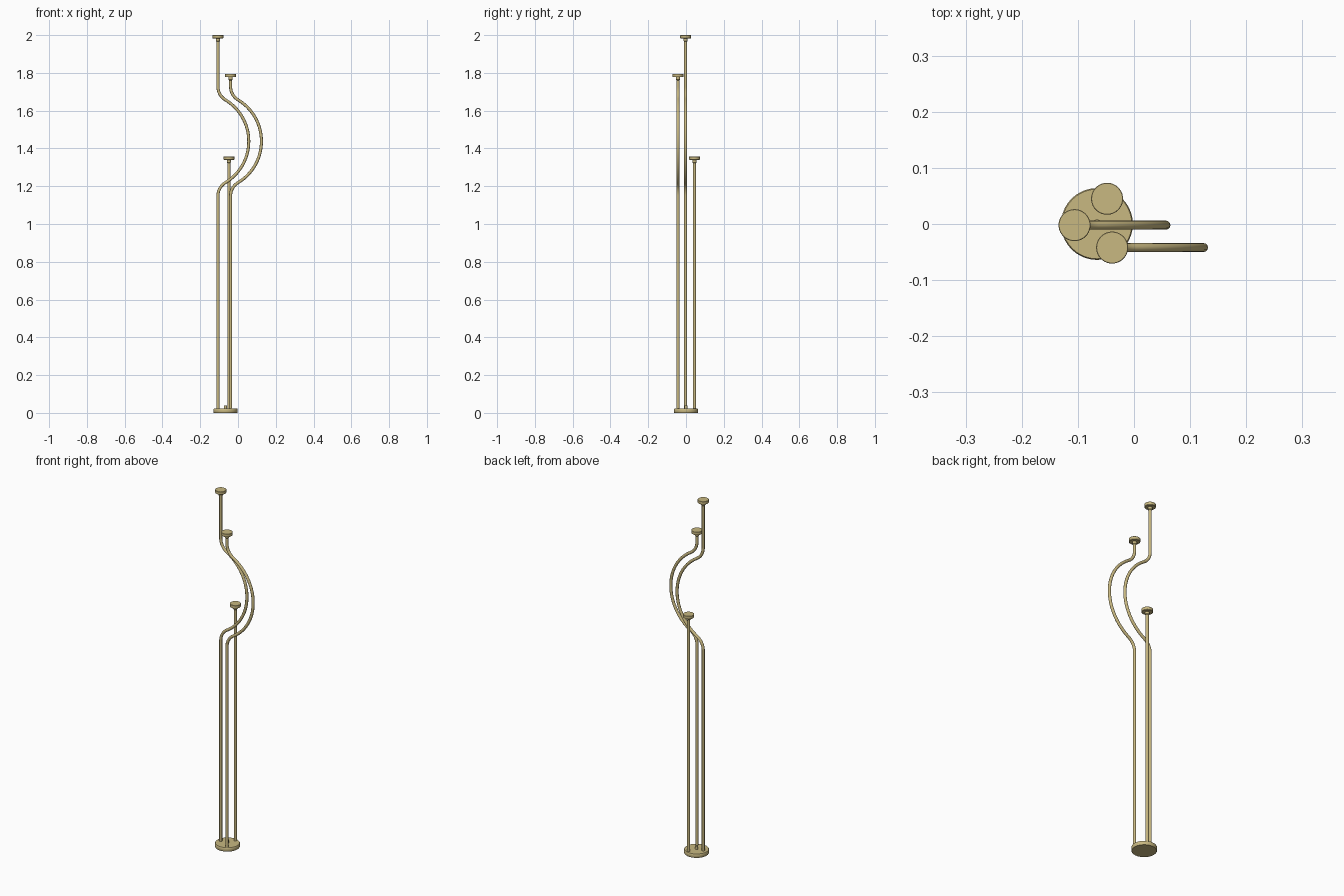
import bpy, bmesh, math

if "Cube" in bpy.data.objects:
    bpy.data.objects.remove(bpy.data.objects["Cube"])

brass = bpy.data.materials.new("aged_brass")
brass.diffuse_color = (0.58, 0.48, 0.22, 1)
brass.use_nodes = True
brass.node_tree.nodes["Principled BSDF"].inputs["Base Color"].default_value = brass.diffuse_color

ROD_R = 0.008


def lathe(name, profile, x, y, z, sides=40):
    """Revolve (radius, height) points about a vertical axis, capped at both ends."""
    bm = bmesh.new()
    rings = []
    for r, h in profile:
        rings.append([bm.verts.new((r * math.cos(2 * math.pi * i / sides),
                                    r * math.sin(2 * math.pi * i / sides), h))
                      for i in range(sides)])
    for a, b in zip(rings, rings[1:]):
        for i in range(sides):
            j = (i + 1) % sides
            bm.faces.new((a[i], a[j], b[j], b[i]))
    bm.faces.new(rings[0][::-1])
    bm.faces.new(rings[-1])
    me = bpy.data.meshes.new(name)
    bm.to_mesh(me)
    bm.free()
    me.materials.append(brass)
    ob = bpy.data.objects.new(name, me)
    ob.location = (x, y, z)
    bpy.context.collection.objects.link(ob)
    bpy.ops.object.select_all(action='DESELECT')
    ob.select_set(True)
    bpy.context.view_layer.objects.active = ob
    bpy.ops.object.shade_smooth_by_angle(angle=math.radians(35))
    return ob


def rod(name, pts):
    """Round bar swept along a list of points."""
    cu = bpy.data.curves.new(name, 'CURVE')
    cu.dimensions = '3D'
    cu.bevel_depth = ROD_R
    cu.bevel_resolution = 4
    cu.use_fill_caps = True
    sp = cu.splines.new('POLY')
    sp.points.add(len(pts) - 1)
    for p, co in zip(sp.points, pts):
        p.co = (*co, 1)
    sp.use_smooth = True
    cu.materials.append(brass)
    bpy.context.collection.objects.link(bpy.data.objects.new(name, cu))


def bulge(x, y, mid=1.438, half=0.288, out=0.163, fillet=0.08, n=10):
    """Points of the side bow: fillet, large arc, fillet."""
    th = 2 * math.atan(out / half)
    big = half / math.sin(th) - fillet
    lower = []
    for i in range(n + 1):
        a = th * i / n
        lower.append((fillet * (1 - math.cos(a)), -half + fillet * math.sin(a)))
    for i in range(1, 2 * n + 1):
        a = th * (1 - i / (2 * n))
        lower.append((out - big * (1 - math.cos(a)), -big * math.sin(a)))
    path = lower + [(dx, -dz) for dx, dz in lower[-2::-1]]
    return [(x + dx, y, mid + dz) for dx, dz in path]


# round base plate with softened rim, and its small central stud
lathe("base_plate", [(0.062, 0), (0.064, 0.003), (0.064, 0.019), (0.062, 0.022)],
      -0.066, 0, 0)
lathe("base_stud", [(0.008, 0), (0.008, 0.017), (0.006, 0.019)], -0.066, 0, 0.021, 20)

# three stems, each with a collar and a flat disc on top
stems = [("tall", -0.106, -0.002, 2.0, True),
         ("middle", -0.039, -0.042, 1.795, True),
         ("short", -0.048, 0.045, 1.357, False)]
for label, x, y, top, bowed in stems:
    mid = bulge(x, y) if bowed else []
    rod(label + "_stem", [(x, y, 0.01)] + mid + [(x, y, top - 0.01)])
    lathe(label + "_collar", [(ROD_R, -0.034), (0.011, -0.031), (0.011, -0.015)], x, y, top, 20)
    lathe(label + "_disc", [(0.026, -0.018), (0.0285, -0.016), (0.0285, -0.001), (0.0275, 0)],
          x, y, top)
